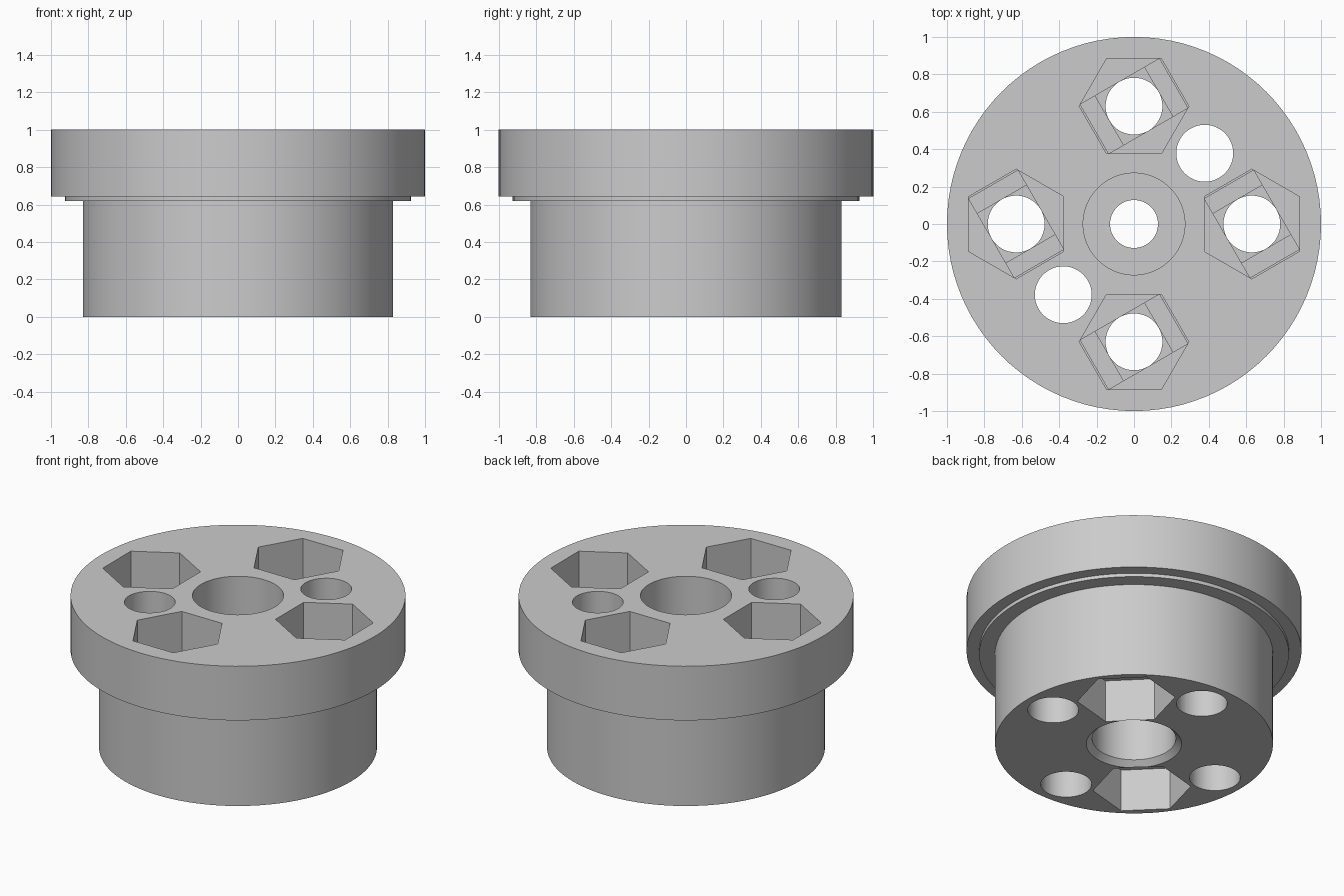
import bpy
import bmesh
from math import cos, sin, pi, radians

if "Cube" in bpy.data.objects:
    bpy.data.objects.remove(bpy.data.objects["Cube"], do_unlink=True)

# Key dimensions
HOLE_R, HEX_R = 0.152, 0.293
HEX_DEPTH, STEP = 0.28, 0.025
TOP, MARGIN = 1.0, 0.1

grey = bpy.data.materials.new("plain grey")
grey.use_nodes = True
grey.diffuse_color = (0.6, 0.6, 0.6, 1)
grey.node_tree.nodes["Principled BSDF"].inputs["Base Color"].default_value = (0.6, 0.6, 0.6, 1)


def add_object(name, bm):
    bmesh.ops.recalc_face_normals(bm, faces=bm.faces)
    mesh = bpy.data.meshes.new(name)
    bm.to_mesh(mesh)
    bm.free()
    mesh.materials.append(grey)
    obj = bpy.data.objects.new(name, mesh)
    bpy.context.collection.objects.link(obj)
    return obj


def lathe(name, profile, steps=96):
    """Revolve a closed (radius, height) profile about the z axis."""
    bm = bmesh.new()
    verts = [bm.verts.new((r, 0, z)) for r, z in profile]
    edges = [bm.edges.new((v, verts[i - 1])) for i, v in enumerate(verts)]
    bmesh.ops.spin(bm, geom=verts + edges, cent=(0, 0, 0), axis=(0, 0, 1),
                   angle=2 * pi, steps=steps, use_duplicate=False)
    bmesh.ops.remove_doubles(bm, verts=bm.verts, dist=1e-5)
    return add_object(name, bm)


def ring(radius, sides, turn=0.0):
    return [(radius * cos(turn + 2 * pi * i / sides),
             radius * sin(turn + 2 * pi * i / sides)) for i in range(sides)]


def rectangle(half_x, half_y, turn):
    corners = [(-half_x, -half_y), (half_x, -half_y), (half_x, half_y), (-half_x, half_y)]
    return [(x * cos(turn) - y * sin(turn), x * sin(turn) + y * cos(turn)) for x, y in corners]


def cut(target, outline, centre, z0, z1):
    """Cut a vertical prism out of the target."""
    bm = bmesh.new()
    face = bm.faces.new([bm.verts.new((centre[0] + x, centre[1] + y, z0)) for x, y in outline])
    grown = bmesh.ops.extrude_face_region(bm, geom=[face])["geom"]
    bmesh.ops.translate(bm, vec=(0, 0, z1 - z0),
                        verts=[g for g in grown if isinstance(g, bmesh.types.BMVert)])
    cutter = add_object("cutter", bm)
    cutter.hide_render = True
    mod = target.modifiers.new("cut", "BOOLEAN")
    mod.operation = "DIFFERENCE"
    mod.solver = "EXACT"
    mod.object = cutter
    bpy.context.view_layer.objects.active = target
    bpy.ops.object.modifier_apply(modifier=mod.name)
    bpy.data.objects.remove(cutter, do_unlink=True)


# Flanged hub: outer wall with lip, then stepped centre bore with bottom chamfer
hub = lathe("flanged_hub", [
    (0.285, 0), (0.83, 0), (0.83, 0.62), (0.925, 0.62), (0.925, 0.643),
    (1, 0.643), (1, TOP), (0.272, TOP), (0.272, 0.6), (0.128, 0.6),
    (0.128, 0.45), (0.25, 0.45), (0.25, 0.035)])

# Four bolt holes with hexagonal pockets in the top face
floor = TOP - HEX_DEPTH
for k in range(4):
    a = k * pi / 2
    centre = (0.63 * cos(a), 0.63 * sin(a))
    slot_turn = a - radians(60)
    cut(hub, ring(HEX_R, 6, a + pi / 2), centre, floor, TOP + MARGIN)
    # Stepped bridging slot and square below the pocket floor
    cut(hub, rectangle(0.244, HOLE_R, slot_turn), centre, floor - STEP, floor + MARGIN)
    cut(hub, rectangle(HOLE_R, HOLE_R, slot_turn), centre, floor - 2 * STEP, floor + MARGIN)
    cut(hub, ring(HOLE_R, 48), centre, -MARGIN, TOP + MARGIN)

# Two diagonal bolt holes with hexagonal pockets in the bottom face
for a in (pi / 4, 5 * pi / 4):
    centre = (0.535 * cos(a), 0.535 * sin(a))
    cut(hub, ring(HEX_R, 6, a + pi / 2), centre, -MARGIN, HEX_DEPTH)
    cut(hub, ring(HOLE_R, 48), centre, -MARGIN, TOP + MARGIN)

# Smooth round walls, sharp rims
bpy.ops.object.select_all(action="DESELECT")
hub.select_set(True)
bpy.context.view_layer.objects.active = hub
bpy.ops.object.shade_smooth_by_angle(angle=radians(25))
